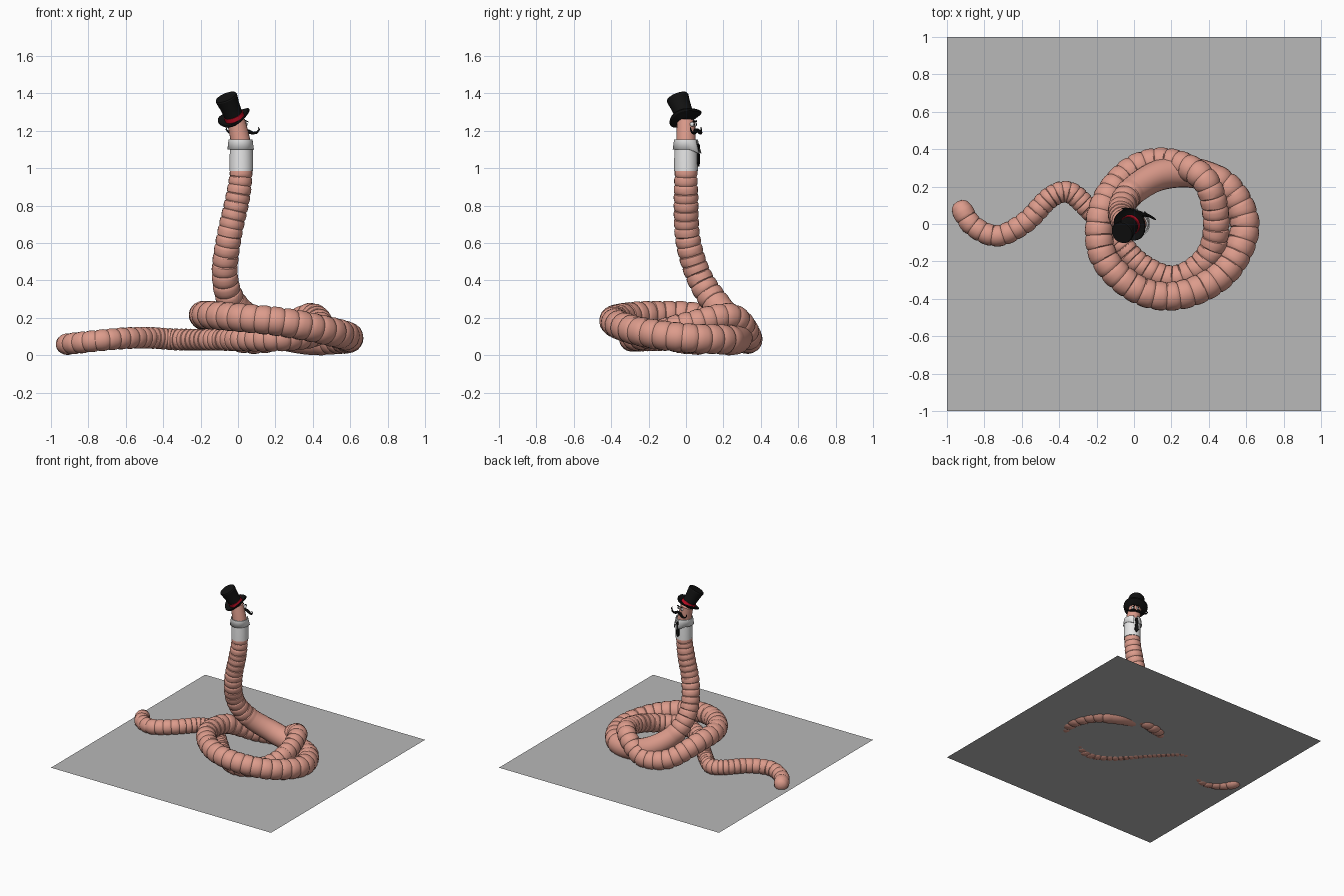
import bpy, bmesh, math
from mathutils import Vector, Matrix

if "Cube" in bpy.data.objects:
    bpy.data.objects.remove(bpy.data.objects["Cube"])


def material(name, rgb):
    m = bpy.data.materials.new(name)
    m.diffuse_color = (*rgb, 1)
    m.use_nodes = True
    m.node_tree.nodes["Principled BSDF"].inputs["Base Color"].default_value = m.diffuse_color
    return m


PINK = material("worm pink", (0.72, 0.33, 0.26))
BLACK = material("black", (0.006, 0.006, 0.006))
RED = material("band red", (0.6, 0.005, 0.02))
WHITE = material("shirt white", (0.8, 0.8, 0.8))
GREY = material("floor grey", (0.48, 0.48, 0.48))


def finish(name, bm, mat, normals=True):
    if normals:
        bmesh.ops.recalc_face_normals(bm, faces=bm.faces)
    me = bpy.data.meshes.new(name)
    bm.to_mesh(me)
    bm.free()
    me.materials.append(mat)
    ob = bpy.data.objects.new(name, me)
    bpy.context.collection.objects.link(ob)
    bpy.ops.object.select_all(action='DESELECT')
    ob.select_set(True)
    bpy.context.view_layer.objects.active = ob
    bpy.ops.object.shade_smooth_by_angle(angle=math.radians(30))
    return ob


def skin(bm, rings):
    for a, b in zip(rings, rings[1:]):
        for i in range(len(a)):
            j = (i + 1) % len(a)
            bm.faces.new((a[i], a[j], b[j], b[i]))
    bm.faces.new(rings[0])
    bm.faces.new(rings[-1])


def sweep(name, path, sides, mat):
    """Tube through (point, radius) pairs with a twist-free frame."""
    bm = bmesh.new()
    rings, n = [], Vector((0.1, 0.2, 1))
    for k, (p, r) in enumerate(path):
        t = (path[min(k + 1, len(path) - 1)][0] - path[max(k - 1, 0)][0]).normalized()
        n = (n - t * n.dot(t)).normalized()
        b = t.cross(n)
        rings.append([bm.verts.new(p + r * (math.cos(a) * n + math.sin(a) * b))
                      for a in (2 * math.pi * i / sides for i in range(sides))])
    skin(bm, rings)
    return finish(name, bm, mat)


def lathe(name, profile, frame, mat, bend=None, sides=40):
    bm = bmesh.new()
    rings = []
    for r, z in profile:
        ring = []
        for i in range(sides):
            a = 2 * math.pi * i / sides
            v = Vector((r * math.cos(a), r * math.sin(a), z))
            if bend:
                v.z += bend(r, v.x)
            ring.append(bm.verts.new(frame @ v))
        rings.append(ring)
    skin(bm, rings)
    return finish(name, bm, mat)


def keyed(keys, x):
    """Straight-line value between (position, value) keys."""
    for (a, u), (b, v) in zip(keys, keys[1:]):
        if x <= b:
            return u + (v - u) * (x - a) / (b - a)
    return keys[-1][1]


# ---- floor
bm = bmesh.new()
bmesh.ops.create_grid(bm, x_segments=1, y_segments=1, size=1,
                      matrix=Matrix.Translation((0, 0, 0.03)))
finish("floor", bm, GREY, normals=False)

# ---- worm centre line: tail, inner loop, outer loop, raised neck
TAIL = [(-.925, .085, .058), (-.86, -.01, .065), (-.73, -.063, .08), (-.58, .01, .092),
        (-.45, .14, .092), (-.35, .17, .085), (-.25, .09, .083), (-.1, -.07, .083)]
INNER = [(.04, -.22, .085), (.22, -.29, .09), (.39, -.18, .11), (.44, .01, .16),
         (.375, .24, .205), (.17, .335, .09), (-.03, .275, .1)]
OUTER = [(-.17, .08, .2), (-.165, -.17, .215), (.02, -.35, .2), (.25, -.38, .175),
         (.48, -.26, .13), (.592, -.03, .095), (.52, .17, .085), (.36, .265, .085)]
NECK = [(.15, .265, .14), (-.015, .17, .26), (-.07, .07, .42), (-.05, .01, .62),
        (0, 0, .85), (.018, 0, 1), (.015, 0, 1.13), (-.012, 0, 1.26)]
PATH = [Vector(p) for p in TAIL + INNER + OUTER + NECK]
RADIUS = [(0, .056), (7, .057), (9, .068), (21, .078), (23, .083), (25, .068),
          (27, .064), (28, .058), (30, .048)]
LENGTH = [(0, .06), (3, .055), (4, .033), (7, .035), (9, .055), (19, .07), (24, .06), (27, .045)]


def catmull(x):
    i, u = int(x), x - int(x)
    a, b, c, d = (PATH[min(max(i + k, 0), len(PATH) - 1)] for k in (-1, 0, 1, 2))
    return 0.5 * (2 * b + u * (c - a) + u * u * (2 * a - 5 * b + 4 * c - d)
                  + u ** 3 * (3 * b - a - 3 * c + d))


# ring-shaped body segments: pinched crease, then a swollen middle
SHAPE = [(0, .93), (.13, 1), (.4, 1.03), (.7, 1.03), (.9, 1)]
STEPS = 100
rings, phase, k = [], 0, 0
for s in range((len(PATH) - 1) * STEPS):
    x = s / STEPS
    here = catmull(x)
    if phase >= SHAPE[k][0]:
        smooth = 21.6 < x < 24 or x > 28
        rings.append((here, keyed(RADIUS, x) * (1 if smooth else SHAPE[k][1])))
        k += 1
        if k == len(SHAPE):
            k, phase = 0, phase - 1
    phase += (catmull(x + 1 / STEPS) - here).length / keyed(LENGTH, x)
# rounded tail tip
p0, r0 = rings[0]
out = (p0 - rings[2][0]).normalized()
tip = [(p0 + out * 0.04 * math.sin(t * 0.3), r0 * math.cos(t * 0.3)) for t in (5, 4, 3, 2, 1)]
sweep("worm_body", tip + rings, 20, PINK)

# ---- face frame: lateral, forward, up
AZ = math.radians(72)
F = Vector((math.cos(AZ), math.sin(AZ), 0))
L = Vector((F.y, -F.x, 0))
Z = Vector((0, 0, 1))


def face(l, f, z):
    return Vector((0.008, 0, 0)) + L * l + F * f + Z * z


# ---- top hat, tilted back
axis = Vector((-0.42, -0.4, 1)).normalized()
side = (L - axis * L.dot(axis)).normalized()
fwd = axis.cross(side)
hat = Matrix.Translation((-.012, .003, 1.255)) @ Matrix((side, fwd, axis)).transposed().to_4x4()


def curl(r, x):
    return 0.022 * (x / 0.09) ** 2 if r > 0.058 else 0


lathe("hat_brim", [(.001, 0), (.05, 0), (.07, .001), (.086, .004), (.091, .011),
                   (.088, .018), (.08, .016), (.068, .012), (.05, .012)], hat, BLACK, curl)
lathe("hat_crown", [(.05, .005), (.05, .04), (.054, .09), (.061, .138), (.058, .145)], hat, BLACK)
lathe("hat_band", [(.0535, .01), (.0545, .036)], hat, RED)

# ---- shirt sleeve and open collar
lathe("shirt", [(.063, .985), (.063, 1.05), (.06, 1.14)], Matrix.Translation((.018, 0, 0)), WHITE)
bm = bmesh.new()
cols, N = [], 36
for i in range(N + 1):
    u = i / N
    a = AZ + math.radians(14 + 332 * u)
    point = max(0, abs(2 * u - 1) - 0.75) * 4       # collar tips drop at the opening
    d = Vector((math.cos(a), math.sin(a), 0))
    cols.append([bm.verts.new(Vector((.014, 0, 0)) + d * r + Z * z) for r, z in
                 ((.056, 1.11), (.059, 1.152), (.064, 1.152),
                  (.071 + .012 * point, 1.1 - .022 * point))])
for a, b in zip(cols, cols[1:]):
    for j in range(3):
        bm.faces.new((a[j], a[j + 1], b[j + 1], b[j]))
collar = finish("collar", bm, WHITE)
collar.modifiers.new("thickness", 'SOLIDIFY').thickness = 0.004

# ---- necktie: knot and hanging blade, mirrored half outline
half = [(.009, 1.128), (.013, 1.112), (.007, 1.1), (.016, 1.03), (.002, 1.01)]
outline = half + [(-l, z) for l, z in reversed(half)]
bm = bmesh.new()
skin(bm, [[bm.verts.new(face(l, f, z)) for l, z in outline] for f in (.062, .074)])
finish("necktie", bm, BLACK)

# ---- curled moustache, eyes and brows on both sides
CURL = [(0, .052, 1.203, .007), (.015, .059, 1.202, .011), (.035, .064, 1.194, .011),
        (.055, .064, 1.187, .008), (.078, .06, 1.19, .006), (.093, .056, 1.207, .004),
        (.087, .055, 1.22, .002)]
for s, word in ((1, "right"), (-1, "left")):
    sweep(f"moustache_{word}", [(face(s * l, f, z), r) for l, f, z, r in CURL], 10, BLACK)
    for part, f, r, mat in (("eye", .041, .0125, WHITE), ("pupil", .05, .0065, BLACK)):
        bm = bmesh.new()
        bmesh.ops.create_uvsphere(bm, u_segments=16, v_segments=10, radius=r,
                                  matrix=Matrix.Translation(face(s * .019, f, 1.234)))
        finish(f"{part}_{word}", bm, mat)
    sweep(f"brow_{word}", [(face(s * l, .05, z), r) for l, z, r in
                           ((.006, 1.247, .003), (.02, 1.253, .004), (.034, 1.247, .002))], 8, BLACK)
